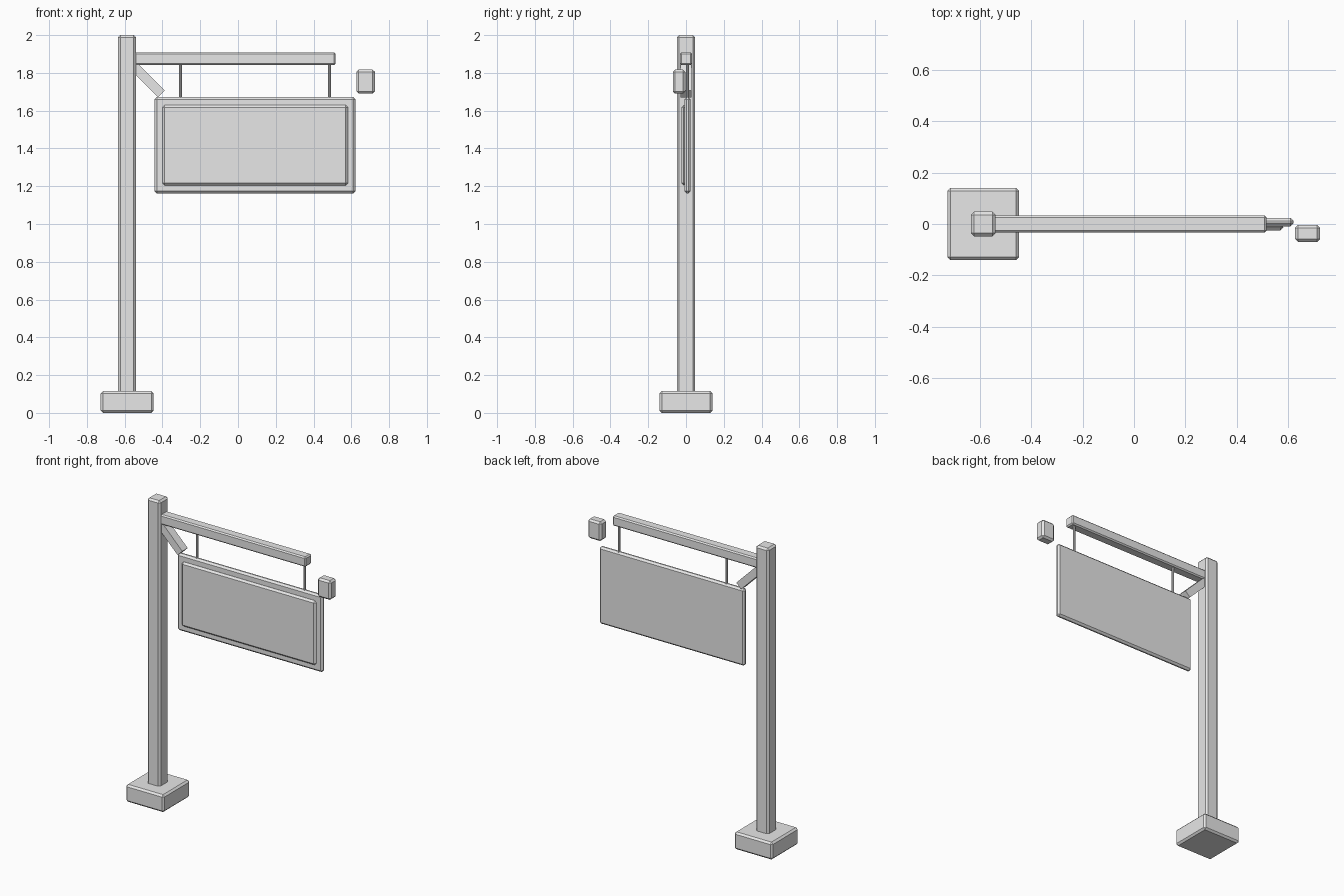
import bpy
import math

cube = bpy.data.objects.get("Cube")
if cube:
    bpy.data.objects.remove(cube)

grey = bpy.data.materials.new("plain_grey")
grey.use_nodes = True
grey.diffuse_color = (0.8, 0.8, 0.8, 1)
grey.node_tree.nodes["Principled BSDF"].inputs["Base Color"].default_value = (0.8, 0.8, 0.8, 1)


def box(name, x, y, z, bevel=0.0):
    """Box from (min, max) ranges, with flat chamfered edges."""
    ranges = (x, y, z)
    bpy.ops.mesh.primitive_cube_add(size=1, location=[(a + b) / 2 for a, b in ranges])
    ob = bpy.context.object
    ob.name = name
    ob.scale = [b - a for a, b in ranges]
    bpy.ops.object.transform_apply(location=False, rotation=False, scale=True)
    if bevel:
        mod = ob.modifiers.new("chamfer", "BEVEL")
        mod.width = bevel
        mod.segments = 1
    ob.data.materials.append(grey)
    return ob


# Post standing on a square foot
box("base", (-0.727, -0.447), (-0.14, 0.14), (0, 0.115), 0.012)
box("post", (-0.635, -0.54), (-0.048, 0.048), (0.1, 2.0), 0.012)

# Horizontal arm and its diagonal brace
box("arm", (-0.57, 0.517), (-0.033, 0.033), (1.842, 1.908), 0.008)
brace = box("brace", (-0.61, -0.37), (-0.028, 0.028), (1.741, 1.79))
brace.location = (-0.49, 0, 1.773)
brace.rotation_euler.y = math.radians(45)

# Hanging board with a raised front panel
box("sign_board", (-0.442, 0.622), (-0.009, 0.024), (1.162, 1.672), 0.012)
box("sign_panel", (-0.4, 0.582), (-0.025, 0.0), (1.204, 1.63), 0.012)

# Hanger rods
for side, x in (("right", -0.304), ("left", 0.484)):
    bpy.ops.mesh.primitive_cylinder_add(vertices=8, radius=0.008, depth=0.2, location=(x, 0.008, 1.758))
    rod = bpy.context.object
    rod.name = "hanger_rod_" + side
    rod.data.materials.append(grey)

# Small lamp beside the board
box("lamp", (0.627, 0.725), (-0.07, -0.003), (1.69, 1.817), 0.012)
